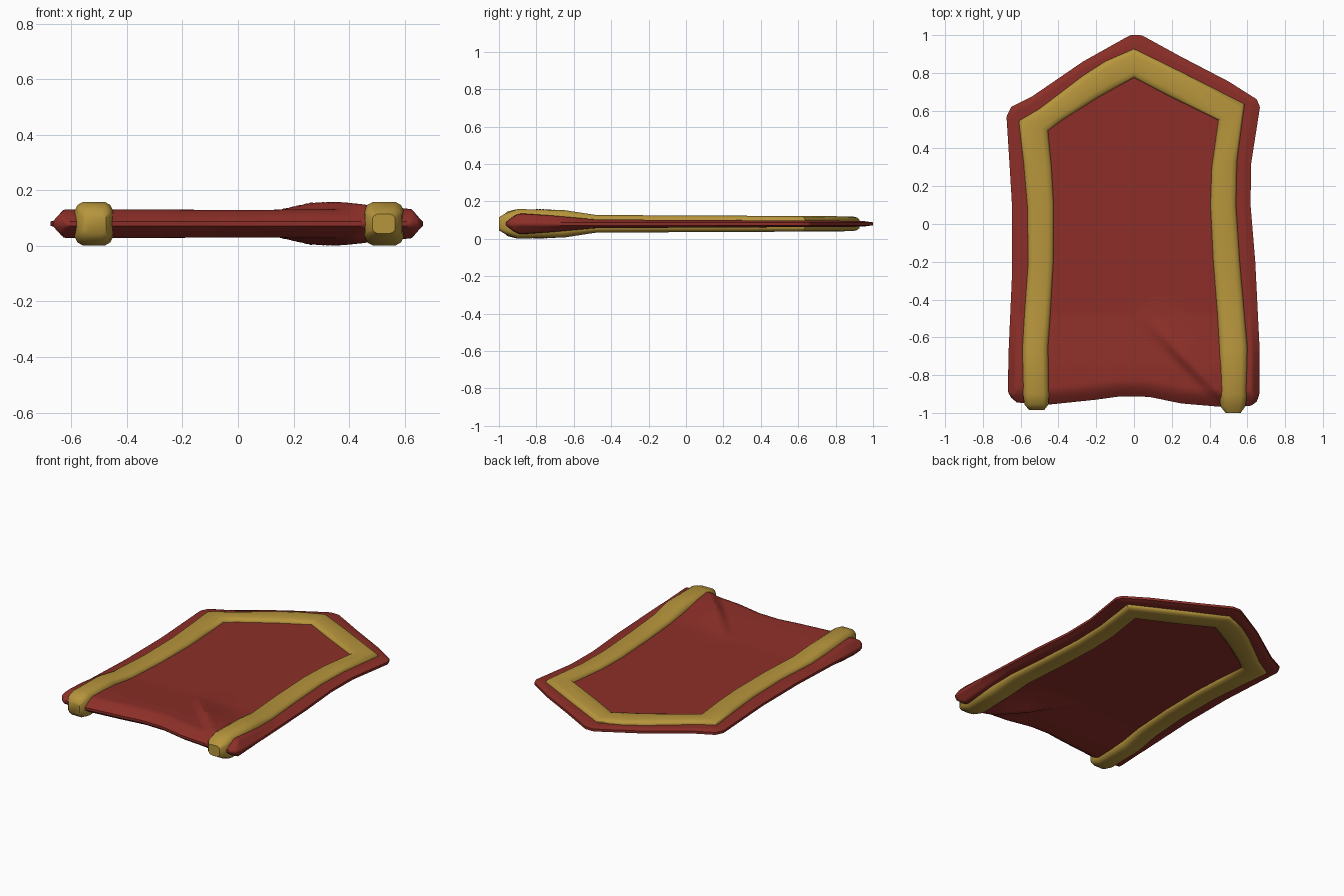
import bpy, bmesh, math

if "Cube" in bpy.data.objects:
    bpy.data.objects.remove(bpy.data.objects["Cube"])

ZC = 0.08  # mid height of the slab


def interp(pts, x):
    """Piecewise linear curve through (x, value) points."""
    if x <= pts[0][0]:
        return pts[0][1]
    for (a, va), (b, vb) in zip(pts, pts[1:]):
        if x <= b:
            return va + (vb - va) * (x - a) / (b - a)
    return pts[-1][1]


def material(name, rgb):
    m = bpy.data.materials.new(name)
    m.diffuse_color = (*rgb, 1)
    m.use_nodes = True
    m.node_tree.nodes["Principled BSDF"].inputs["Base Color"].default_value = m.diffuse_color
    return m


def finish(bm, name, mat, angle):
    bmesh.ops.recalc_face_normals(bm, faces=bm.faces)
    me = bpy.data.meshes.new(name)
    bm.to_mesh(me)
    bm.free()
    ob = bpy.data.objects.new(name, me)
    bpy.context.collection.objects.link(ob)
    me.materials.append(mat)
    bpy.ops.object.select_all(action='DESELECT')
    ob.select_set(True)
    bpy.context.view_layer.objects.active = ob
    bpy.ops.object.shade_smooth_by_angle(angle=math.radians(angle))
    return ob


red = material("red cloth", (0.265, 0.028, 0.021))
gold = material("gold trim", (0.47, 0.30, 0.045))

# Cloth outline: front and back edges over x, left and right edges over y
FRONT = [(-.65, -.92), (-.62, -.945), (-.46, -.957), (-.2, -.93), (-.07, -.912),
         (.08, -.915), (.25, -.95), (.45, -.967), (.62, -.962), (.65, -.94)]
BACK = [(-.65, .62), (-.54, .675), (-.27, .86), (-.02, 1.0), (.04, 1.0),
        (.25, .885), (.5, .755), (.65, .66)]
LEFT = [(-.92, -.65), (-.89, -.667), (-.7, -.665), (-.25, -.645), (.12, -.647),
        (.3, -.658), (.57, -.675), (.62, -.65)]
RIGHT = [(-.94, .65), (-.9, .664), (-.66, .665), (-.2, .642), (.1, .617),
         (.32, .62), (.62, .667), (.66, .65)]
THICK = [(-.9, .053), (-.75, .047), (-.48, .023), (.9, .016), (1, .012)]


def fold(x, y):
    """Sharp diagonal crease near the front right corner."""
    ax, ay, dx, dy = .02, -.46, .43, -.44
    ln = math.hypot(dx, dy)
    t = ((x - ax) * dx + (y - ay) * dy) / ln ** 2
    d = ((x - ax) * -dy + (y - ay) * dx) / ln     # + is towards the back right
    amp = interp([(0, 0), (.55, .034), (.8, .03), (1.1, .012), (1.3, 0)], t)
    w = .2 if d > 0 else .05
    return amp * max(0, 1 - abs(d) / w) ** 1.3


def cloth():
    bm = bmesh.new()
    n = 100
    ease = [.5 * (i / n) + .5 * (i / n) ** 2 * (3 - 2 * i / n) for i in range(n + 1)]
    layers = {}
    for side in (1, -1):
        rows = []
        for u in ease:
            xs = -.65 + 1.3 * u
            f, b = interp(FRONT, xs), interp(BACK, xs)
            row = []
            for v in ease:
                y = f + (b - f) * v
                l = interp(LEFT, -.92 + 1.54 * v)
                r = interp(RIGHT, -.94 + 1.6 * v)
                x = l + (r - l) * u
                # rounded front hem, bevelled sides and back
                hem = math.sin(math.pi / 2 * min((y - f) / .09, 1))
                p = min(hem, (x - l) / .04, (r - x) / .04, (b - y) / .04, 1)
                h = .008 + max(p, 0) * (interp(THICK, y) + fold(x, y) - .008)
                row.append(bm.verts.new((x, y, ZC + side * h)))
            rows.append(row)
        for i in range(n):
            for j in range(n):
                bm.faces.new((rows[i][j], rows[i + 1][j], rows[i + 1][j + 1], rows[i][j + 1]))
        layers[side] = rows

    # narrow rim joining top and bottom
    def loop(g):
        return ([g[i][0] for i in range(n)] + [g[n][j] for j in range(n)]
                + [g[i][n] for i in range(n, 0, -1)] + [g[0][j] for j in range(n, 0, -1)])
    a, c = loop(layers[1]), loop(layers[-1])
    for i in range(len(a)):
        k = (i + 1) % len(a)
        bm.faces.new((a[i], a[k], c[k], c[i]))
    return finish(bm, "cloth_panel", red, 50)


# Trim: stations of outer and inner edge points (x, y), left front to right front
STATIONS = [
    ((-.555, -.985), (-.475, -.985)), ((-.58, -.955), (-.453, -.955)),
    ((-.588, -.9), (-.45, -.9)), ((-.59, -.65), (-.455, -.65)),
    ((-.58, -.48), (-.443, -.48)), ((-.56, -.2), (-.427, -.2)),
    ((-.565, .1), (-.425, .1)), ((-.585, .33), (-.437, .3)),
    ((-.61, .545), (-.455, .495)), ((-.5, .61), (-.38, .55)),
    ((-.27, .785), (-.19, .67)), ((-.15, .862), (-.1, .72)),
    ((0, .927), (0, .775)), ((.25, .805), (.19, .675)),
    ((.585, .635), (.447, .55)), ((.545, .33), (.412, .3)),
    ((.54, .1), (.405, .1)), ((.56, -.2), (.42, -.2)),
    ((.585, -.48), (.442, -.48)), ((.6, -.65), (.452, -.65)),
    ((.597, -.9), (.455, -.9)), ((.59, -.965), (.457, -.965)),
    ((.565, -1.0), (.485, -1.0))]
TRIM_H = [(-1, .035), (-.985, .035), (-.955, .066), (-.9, .079), (-.65, .073),
          (-.48, .047), (.75, .041), (.93, .037)]


def trim():
    bm = bmesh.new()
    # eight-sided section: (position across the band, height factor)
    sec = [(0, .6), (.07, .85), (.22, 1), (.78, 1), (.93, .85), (1, .6)]
    sec += [(s, -k) for s, k in reversed(sec)]
    rings = []
    for o, i in STATIONS:
        ring = []
        for s, k in sec:
            x, y = o[0] + (i[0] - o[0]) * s, o[1] + (i[1] - o[1]) * s
            h = interp(TRIM_H, (o[1] + i[1]) / 2)
            ring.append(bm.verts.new((x, y, ZC + k * h)))
        rings.append(ring)
    m = len(sec)
    for r, q in zip(rings, rings[1:]):
        for j in range(m):
            k = (j + 1) % m
            bm.faces.new((r[j], r[k], q[k], q[j]))
    bm.faces.new(rings[0])
    bm.faces.new(rings[-1])
    return finish(bm, "border_trim", gold, 45)


cloth()
trim()
